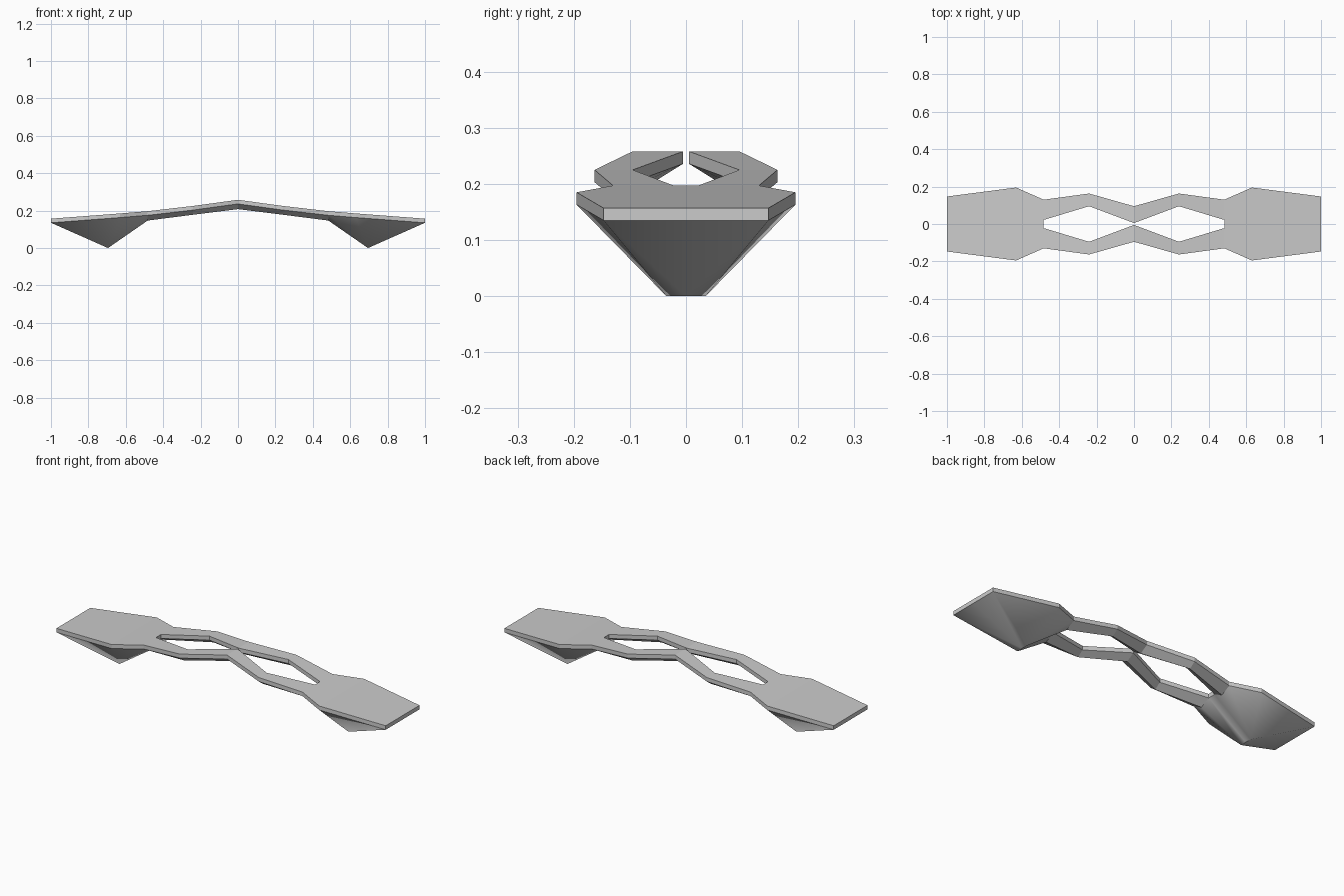
import bpy, bmesh, math

if "Cube" in bpy.data.objects:
    bpy.data.objects.remove(bpy.data.objects["Cube"])

THICK = 0.022
# beam stations: x, inner y, outer y, top z, keel z
STATIONS = [(0.0, 0.005, 0.095, 0.258, 0.208),
            (0.24, 0.095, 0.163, 0.225, 0.178),
            (0.483, 0.022, 0.13, 0.197, 0.147)]


def make_part(name, verts, faces, hidden, smooth_angle=None):
    """One quarter as a closed body; buried and seam faces are dropped, then mirrored."""
    bm = bmesh.new()
    vs = [bm.verts.new(v) for v in verts]
    keep = [bm.faces.new([vs[i] for i in f]) for f in faces]
    drop = [bm.faces.new([vs[i] for i in f]) for f in hidden]
    bmesh.ops.recalc_face_normals(bm, faces=keep + drop)
    bmesh.ops.delete(bm, geom=drop, context='FACES')
    me = bpy.data.meshes.new(name)
    bm.to_mesh(me)
    bm.free()
    ob = bpy.data.objects.new(name, me)
    bpy.context.collection.objects.link(ob)
    mod = ob.modifiers.new("mirror", 'MIRROR')
    mod.use_axis = (True, True, False)
    mod.merge_threshold = 0.0005
    bpy.ops.object.select_all(action='DESELECT')
    ob.select_set(True)
    bpy.context.view_layer.objects.active = ob
    bpy.ops.object.modifier_apply(modifier=mod.name)
    if smooth_angle:
        bpy.ops.object.shade_smooth_by_angle(angle=math.radians(smooth_angle))
    return ob


# deck: thin slab, two beams flaring into a wide end platform
top = []
for x, yi, yo, z, k in STATIONS:
    top += [(x, yi, z), (x, yo, z)]
top += [(0.483, 0, 0.197), (0.63, 0, 0.185), (0.63, 0.195, 0.185),
        (1, 0, 0.157), (1, 0.147, 0.157)]
n = len(top)
verts = top + [(x, y, z - THICK) for x, y, z in top]
top_faces = [(0, 1, 3, 2), (2, 3, 5, 4), (6, 4, 5, 8, 7), (7, 8, 10, 9)]
rim = [(1, 3), (3, 5), (5, 8), (8, 10), (10, 9), (6, 4), (4, 2), (2, 0)]
seam = [(0, 1), (9, 7), (7, 6)]


def wall(e):
    return (e[0], e[1], e[1] + n, e[0] + n)


make_part("deck", verts, top_faces + [wall(e) for e in rim],
          [tuple(i + n for i in f) for f in top_faces] + [wall(e) for e in seam])

# beam keels: V-shaped underside along each beam
verts, faces, hidden = [], [], [(0, 1, 2), (6, 7, 8)]
for x, yi, yo, z, k in STATIONS:
    verts += [(x, yi, z - THICK), (x, (yi + yo) / 2, k), (x, yo, z - THICK)]
for i in (0, 3):
    faces += [(i, i + 1, i + 4, i + 3), (i + 1, i + 2, i + 5, i + 4)]
    hidden.append((i, i + 2, i + 5, i + 3))
make_part("beam_keels", verts, faces, hidden)

# piers: platform underside drawn down to a short foot edge
verts = [(0.695, 0, 0), (0.695, 0.035, 0), (1, 0, 0.135), (1, 0.147, 0.135),
         (0.63, 0.195, 0.163), (0.483, 0.13, 0.175), (0.483, 0.076, 0.147),
         (0.483, 0.022, 0.175), (0.483, 0, 0.175)]
make_part("piers", verts,
          [(0, 1, 3, 2), (1, 4, 3), (1, 5, 4), (1, 6, 5), (1, 7, 6), (0, 8, 7, 1)],
          [(8, 7, 5, 4, 3, 2), (7, 6, 5), (0, 2, 8)], 60)
